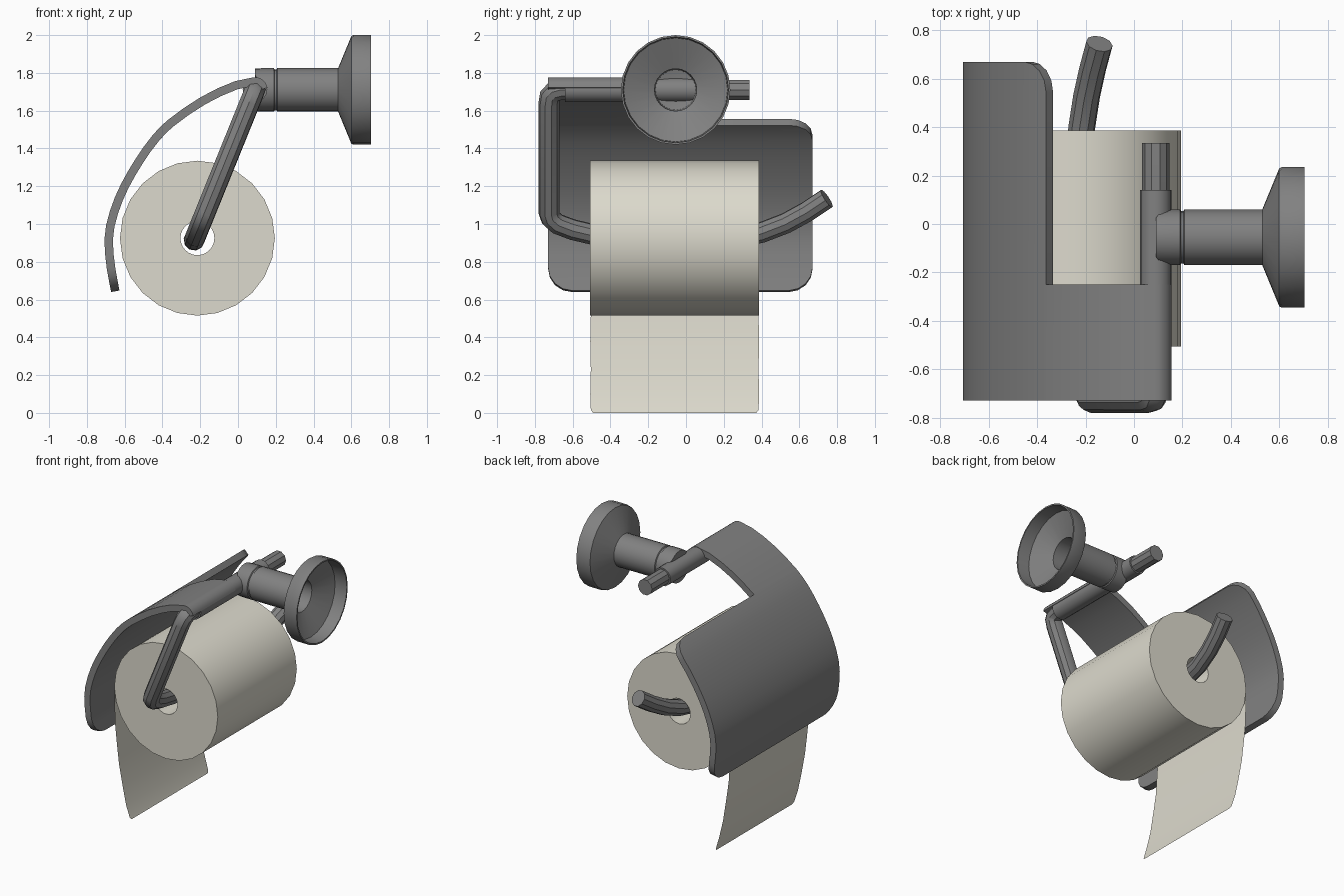
import bpy, bmesh, math
from mathutils import Vector

if "Cube" in bpy.data.objects:
    bpy.data.objects.remove(bpy.data.objects["Cube"])


def material(name, rgb):
    m = bpy.data.materials.new(name)
    m.diffuse_color = (*rgb, 1)
    m.use_nodes = True
    m.node_tree.nodes["Principled BSDF"].inputs["Base Color"].default_value = m.diffuse_color
    return m


METAL = material("grey metal", (0.22, 0.22, 0.22))
PAPER = material("cream paper", (0.72, 0.70, 0.61))


def finish(ob, mat, angle=35):
    """Apply modifiers, smooth shallow edges and colour the part."""
    bpy.ops.object.select_all(action='DESELECT')
    ob.select_set(True)
    bpy.context.view_layer.objects.active = ob
    bpy.ops.object.convert(target='MESH')
    ob = bpy.context.object
    ob.data.materials.clear()
    ob.data.materials.append(mat)
    bpy.ops.object.shade_smooth_by_angle(angle=math.radians(angle))
    return ob


def new_object(name, data):
    ob = bpy.data.objects.new(name, data)
    bpy.context.collection.objects.link(ob)
    return ob


def mesh(name, verts, faces, recalc=False):
    me = bpy.data.meshes.new(name)
    me.from_pydata(verts, [], faces)
    bm = bmesh.new()
    bm.from_mesh(me)
    bmesh.ops.remove_doubles(bm, verts=bm.verts, dist=1e-5)
    if recalc:
        bmesh.ops.recalc_face_normals(bm, faces=bm.faces)
    bm.to_mesh(me)
    bm.free()
    return new_object(name, me)


def lathe(name, profile, place, sides, closed=False):
    """Spin (position, radius) pairs; place(h, a, b) maps to world space."""
    n = len(profile)
    verts = [place(h, r * math.cos(2 * math.pi * k / sides), r * math.sin(2 * math.pi * k / sides))
             for h, r in profile for k in range(sides)]
    faces = [(i * sides + k, i * sides + (k + 1) % sides,
              (i + 1) % n * sides + (k + 1) % sides, (i + 1) % n * sides + k)
             for i in range(n if closed else n - 1) for k in range(sides)]
    return mesh(name, verts, faces, True)


# Wall mount: hollow dish and post, with a groove and a relieved tip
def mount_place(h, a, b):
    if h < 0.12:
        h += 0.8 * max(0, abs(a) - 0.08)
    return (h, a - 0.055, b + 1.71)


mount = [(0.09, 0), (0.09, 0.113), (0.13, 0.115), (0.19, 0.115), (0.194, 0.108), (0.204, 0.108),
         (0.208, 0.115), (0.53, 0.115), (0.60, 0.285), (0.61, 0.29), (0.705, 0.29), (0.705, 0.28),
         (0.615, 0.275), (0.545, 0.112), (0.125, 0.106), (0.10, 0)]
finish(lathe("wall_mount", mount, mount_place, 24), METAL)

# Paper roll with an open core
roll = [(-0.507, 0.09), (-0.507, 0.41), (0.387, 0.41), (0.387, 0.09)]
finish(lathe("paper_roll", roll, lambda h, a, b: (a - 0.215, h, b + 0.925), 24, True), PAPER)

# Hanging sheet of paper
hang = [(-0.625, 0.925), (-0.626, 0.8), (-0.618, 0.65), (-0.607, 0.52), (-0.588, 0.38),
        (-0.562, 0.23), (-0.532, 0.1), (-0.505, 0.015), (-0.499, 0)]
verts = []
for i, (x, z) in enumerate(hang):
    trim = 0.015 if i == len(hang) - 1 else 0.003 * (i % 2)
    verts += [(x, -0.507 + trim, z), (x, 0.387 - trim, z)]
finish(mesh("hanging_sheet", verts,
            [(2 * i, 2 * i + 2, 2 * i + 3, 2 * i + 1) for i in range(len(hang) - 1)]), PAPER)


# Bent rod: upper bar, slanted side arm, lower bar with turned-up tip
path = [(0.335, 1.71), (-0.66, 1.71), (-0.70, 1.70), (-0.72, 1.68), (-0.725, 1.64), (-0.725, 1.06),
        (-0.715, 1.03), (-0.68, 1.00), (-0.60, 0.97), (-0.45, 0.935), (-0.25, 0.918), (0, 0.915),
        (0.25, 0.925), (0.40, 0.955), (0.53, 1.005), (0.64, 1.065), (0.745, 1.135)]
cu = bpy.data.curves.new("holder_rod", 'CURVE')
cu.dimensions = '3D'
cu.bevel_depth = 0.056
cu.bevel_resolution = 3
cu.use_fill_caps = True
sp = cu.splines.new('POLY')
sp.points.add(len(path) - 1)
for p, (y, z) in zip(sp.points, path):
    p.co = (0.09 - (1.71 - z) * 0.405, y, z, 1)
finish(new_object("holder_rod", cu), METAL)

# Sleeve around the upper bar
sleeve = [(-0.64, 0.05), (-0.64, 0.065), (0.14, 0.065), (0.14, 0.05)]
finish(lathe("hinge_sleeve", sleeve, lambda h, a, b: (a + 0.09, h, b + 1.71), 16, True), METAL)

# Curved cover: outer (x, z) profile from the bottom lip up to the curl over the rod
ctrl = [(-0.672, 0.64), (-0.703, 0.83), (-0.697, 1.0), (-0.61, 1.23), (-0.43, 1.495),
        (-0.20, 1.67), (0.0, 1.762)]
ctrl += [(0.09 + 0.067 * math.cos(math.radians(a)), 1.71 + 0.067 * math.sin(math.radians(a)))
         for a in (95, 65, 35, 10)]
ctrl = [Vector(c) for c in ctrl]
dense = []
for i in range(len(ctrl) - 1):
    p0, p1, p2, p3 = (ctrl[min(max(j, 0), len(ctrl) - 1)] for j in range(i - 1, i + 3))
    for k in range(10):
        t = k / 10
        dense.append(0.5 * (2 * p1 + (p2 - p0) * t + (2 * p0 - 5 * p1 + 4 * p2 - p3) * t * t
                            + (3 * p1 - p0 - 3 * p2 + p3) * t ** 3))
dense.append(ctrl[-1])
arc = [0]
for a, b in zip(dense, dense[1:]):
    arc.append(arc[-1] + (b - a).length)


def at(s):
    for i in range(len(arc) - 1):
        if s <= arc[i + 1]:
            return dense[i].lerp(dense[i + 1], (s - arc[i]) / (arc[i + 1] - arc[i]))
    return dense[-1]


# Rows of the cover: rounded corners at both ends of the wide part, then the narrow arm
R = 0.125
notch = next(s for s, p in zip(arc, dense) if p.x > -0.375 and p.y > 1.2)
turns = [R * (1 - math.cos(math.radians(a))) for a in (0, 22, 45, 68, 90)]
rows = turns + [R + (notch - 2 * R) * k / 10 for k in range(1, 10)]
rows += [notch - t for t in reversed(turns)]
wide = len(rows)
rows += [notch + (arc[-31] - notch) * k / 5 for k in range(1, 5)] + arc[-31::5]


def inset(d):
    """Distance the edge draws in at distance d from a rounded corner."""
    return R - math.sqrt(max(0, R * R - (R - d) ** 2)) if d < R else 0


verts, faces = [], []
for i, s in enumerate(rows):
    p = at(s)
    far = 0.67 - inset(s) - inset(max(0, notch - s)) if i < wide else -0.25
    verts += [(p.x, y, p.y) for y in (-0.73 + inset(s), -0.25, far)]
    if i:
        a, b = 3 * i - 3, 3 * i
        faces.append((a, a + 1, b + 1, b))
        if i < wide:
            faces.append((a + 1, a + 2, b + 2, b + 1))
cover = mesh("curved_cover", verts, faces)
mod = cover.modifiers.new("thickness", 'SOLIDIFY')
mod.thickness = 0.045
mod.offset = 1
finish(cover, METAL)
